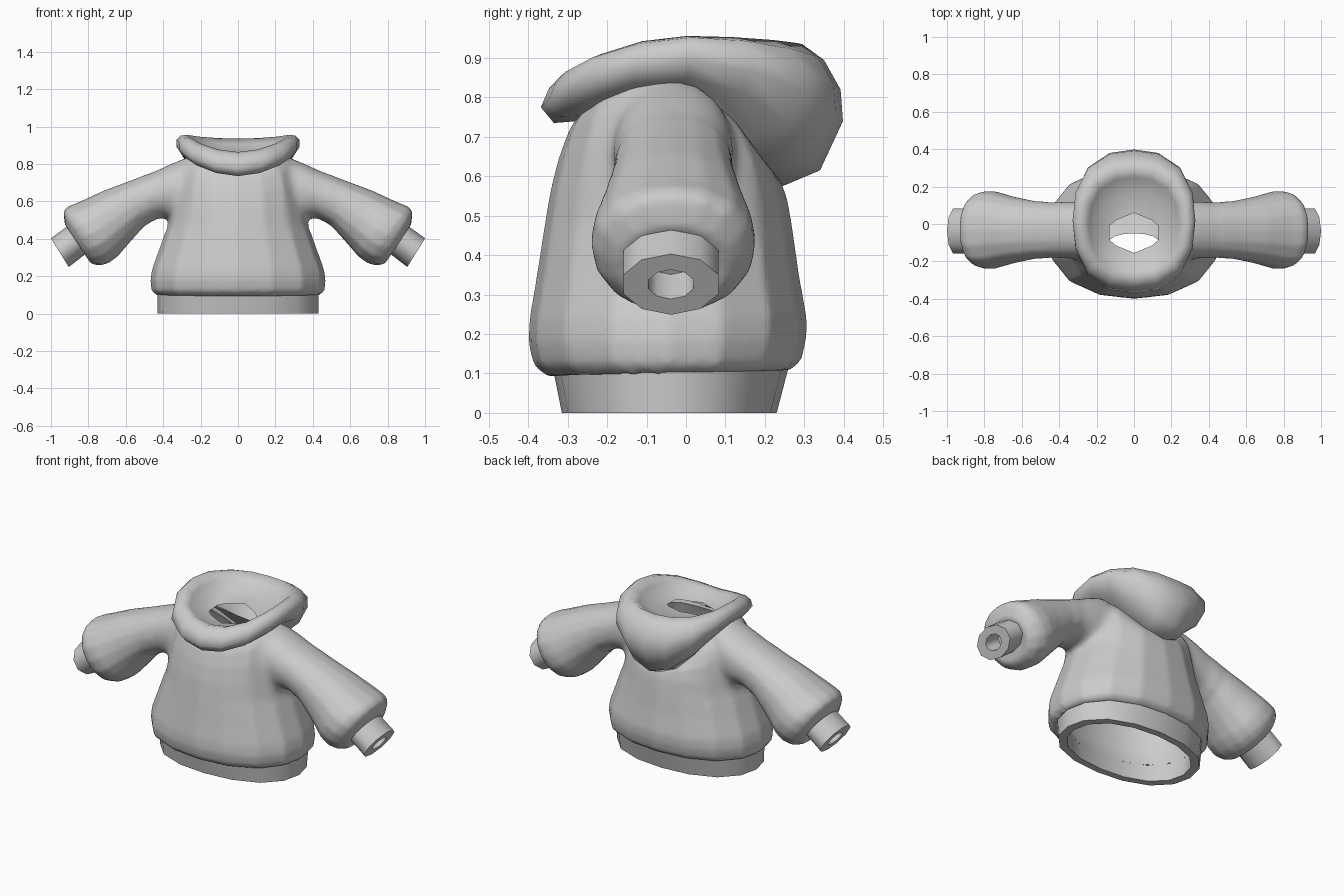
import bpy, bmesh, math
from mathutils import Vector

if "Cube" in bpy.data.objects:
    bpy.data.objects.remove(bpy.data.objects["Cube"])

cloth = bpy.data.materials.new("grey cloth")
cloth.diffuse_color = (0.6, 0.6, 0.6, 1)
cloth.use_nodes = True
cloth.node_tree.nodes["Principled BSDF"].inputs["Base Color"].default_value = cloth.diffuse_color


def shade(ob, angle):
    bpy.ops.object.select_all(action='DESELECT')
    ob.select_set(True)
    bpy.context.view_layer.objects.active = ob
    bpy.ops.object.shade_smooth_by_angle(angle=math.radians(angle))


def add_loft(bm, rings, flip=False, caps=()):
    """Skin a list of closed rings; caps lists the ends to close (0, -1)."""
    vs = [[bm.verts.new(p) for p in r] for r in rings]
    n = len(vs[0])
    faces = []
    for a, b in zip(vs, vs[1:]):
        for j in range(n):
            k = (j + 1) % n
            faces.append(bm.faces.new((a[j], b[j], b[k], a[k])))
    for end in caps:
        loop = vs[end]
        mid = bm.verts.new(sum((v.co for v in loop), Vector()) / n)
        for j in range(n):
            tri = (loop[j], loop[(j + 1) % n], mid)
            faces.append(bm.faces.new(tri if end else tri[::-1]))
    if flip:
        bmesh.ops.reverse_faces(bm, faces=faces)


def finish(name, bm, angle):
    me = bpy.data.meshes.new(name)
    bm.to_mesh(me)
    bm.free()
    me.materials.append(cloth)
    ob = bpy.data.objects.new(name, me)
    bpy.context.collection.objects.link(ob)
    shade(ob, angle)
    return ob


def ring(rx, yf, yb, zf, zs, zb, n=16, box=0.04, hexagon=False):
    """Slightly boxy oval; height is set at the front, sides and back."""
    pts = []
    for i in range(n):
        a = 2 * math.pi * i / n
        f = 1 + box * math.sin(2 * a) ** 2
        if hexagon:
            w = (a + math.pi / 6) % (math.pi / 3) - math.pi / 6
            f = math.cos(math.pi / 6) / math.cos(w)
        s = math.sin(a)
        z = zs + ((zb if s > 0 else zf) - zs) * s * s
        pts.append((rx * f * math.cos(a),
                    (yf + yb) / 2 + (yb - yf) / 2 * s * f, z))
    return pts


def tube_ring(side, top, bottom, hy, n, yc=-0.032, box=0.04):
    """Ring across a sleeve from its top and bottom (x, z) points."""
    t, b = Vector((top[0], 0, top[1])), Vector((bottom[0], 0, bottom[1]))
    c, u = (t + b) / 2, (t - b) / 2
    pts = []
    for i in range(n):
        a = 2 * math.pi * i / n
        f = 1 + box * math.sin(2 * a) ** 2
        p = c + u * math.cos(a) * f
        pts.append((side * p.x, yc + hy * math.sin(a) * f, p.z))
    return pts


# Puffed torso and sleeves, fused into one garment
TORSO = (
    (.24, -.24, .12, .78, .85, .74),
    (.275, -.28, .19, .745, .835, .64),
    (.31, -.30, .215, .71, .80, .61),
    (.335, -.325, .24, .64, .71, .59),
    (.355, -.345, .258, .56, .59, .54),
    (.37, -.36, .27, .47, .49, .47),
    (.42, -.38, .287, .34, .35, .35),
    (.46, -.397, .307, .24, .24, .24),
    (.47, -.40, .306, .18, .18, .19),
    (.464, -.387, .292, .12, .125, .13),
    (.44, -.345, .255, .088, .098, .103),
    (.40, -.31, .23, .10, .11, .11))
SLEEVE = (
    ((.25, .845), (.30, .50), .15),
    ((.34, .81), (.355, .51), .155),
    ((.43, .768), (.42, .512), .15),
    ((.56, .717), (.50, .468), .155),
    ((.72, .657), (.58, .378), .18),
    ((.85, .597), (.645, .303), .208),
    ((.91, .573), (.69, .27), .208),
    ((.935, .547), (.74, .255), .188),
    ((.925, .47), (.79, .268), .14),
    ((.89, .44), (.82, .33), .09))
bm = bmesh.new()
add_loft(bm, [ring(*r) for r in TORSO], caps=(0, -1))
for side in (1, -1):
    add_loft(bm, [tube_ring(side, *s, 16) for s in SLEEVE],
             flip=side < 0, caps=(0, -1))
garment = finish("torso_and_sleeves", bm, 70)
mod = garment.modifiers.new("fuse", 'REMESH')
mod.mode = 'VOXEL'
mod.voxel_size = 0.014
bpy.ops.object.modifier_apply(modifier=mod.name)

# Soften the shoulder seams, then open the waist and the neck
bm = bmesh.new()
bm.from_mesh(garment.data)
seam = [v for v in bm.verts if .25 < abs(v.co.x) < .47 and v.co.z > .44]
for _ in range(14):
    bmesh.ops.smooth_vert(bm, verts=seam, factor=0.5,
                          use_axis_x=True, use_axis_y=True, use_axis_z=True)
for _ in range(2):
    bmesh.ops.smooth_vert(bm, verts=bm.verts[:], factor=0.5,
                          use_axis_x=True, use_axis_y=True, use_axis_z=True)


def is_cap(c):
    waist = c.z < .15 and (c.x / .39) ** 2 + ((c.y + .04) / .26) ** 2 < 1
    neck = c.z > .65 and (c.x / .2) ** 2 + ((c.y + .06) / .15) ** 2 < 1
    return waist or neck


caps = [f for f in bm.faces if is_cap(f.calc_center_median())]
bmesh.ops.delete(bm, geom=caps, context='FACES')
bm.to_mesh(garment.data)
bm.free()
shade(garment, 70)

# Waistband with turned-in bottom edge and inner lining
bm = bmesh.new()
add_loft(bm, [ring(*r) for r in (
    (.432, -.337, .26, .11, .115, .115),
    (.43, -.315, .23, 0, 0, 0),
    (.38, -.275, .19, 0, 0, 0),
    (.385, -.29, .21, .10, .10, .10),
    (.41, -.34, .25, .20, .20, .20),
    (.32, -.31, .22, .47, .47, .47),
    (.25, -.26, .12, .62, .64, .56),
    (.14, -.17, -.05, .74, .74, .70))])
finish("waistband_and_lining", bm, 60)

# Hood lying open round the neck, from the inner hole over the rim
hole = ring(.15, -.155, .06, .83, .84, .86, hexagon=True)
bm = bmesh.new()
add_loft(bm, [hole] + [ring(*r, box=.06) for r in (
    (.20, -.215, .17, .842, .872, .865),
    (.24, -.255, .25, .858, .92, .905),
    (.27, -.288, .295, .864, .956, .935),
    (.305, -.322, .35, .85, .952, .895),
    (.328, -.348, .392, .822, .93, .82),
    (.328, -.368, .398, .775, .89, .74),
    (.295, -.335, .34, .735, .85, .615),
    (.25, -.275, .245, .74, .835, .575),
    (.22, -.24, .18, .75, .80, .60))])
finish("hood", bm, 70)

# Cuffs, mirrored left and right
CUFF = (
    ((.90, .475), (.80, .33), .127),
    ((1.0, .403), (.905, .249), .127),
    ((.976, .363), (.929, .289), .06),
    ((.89, .425), (.843, .351), .06))
for side, label in ((1, "right"), (-1, "left")):
    bm = bmesh.new()
    add_loft(bm, [tube_ring(side, *c, 10, -.038, 0) for c in CUFF],
             flip=side < 0, caps=(-1,))
    finish("cuff_" + label, bm, 62)
